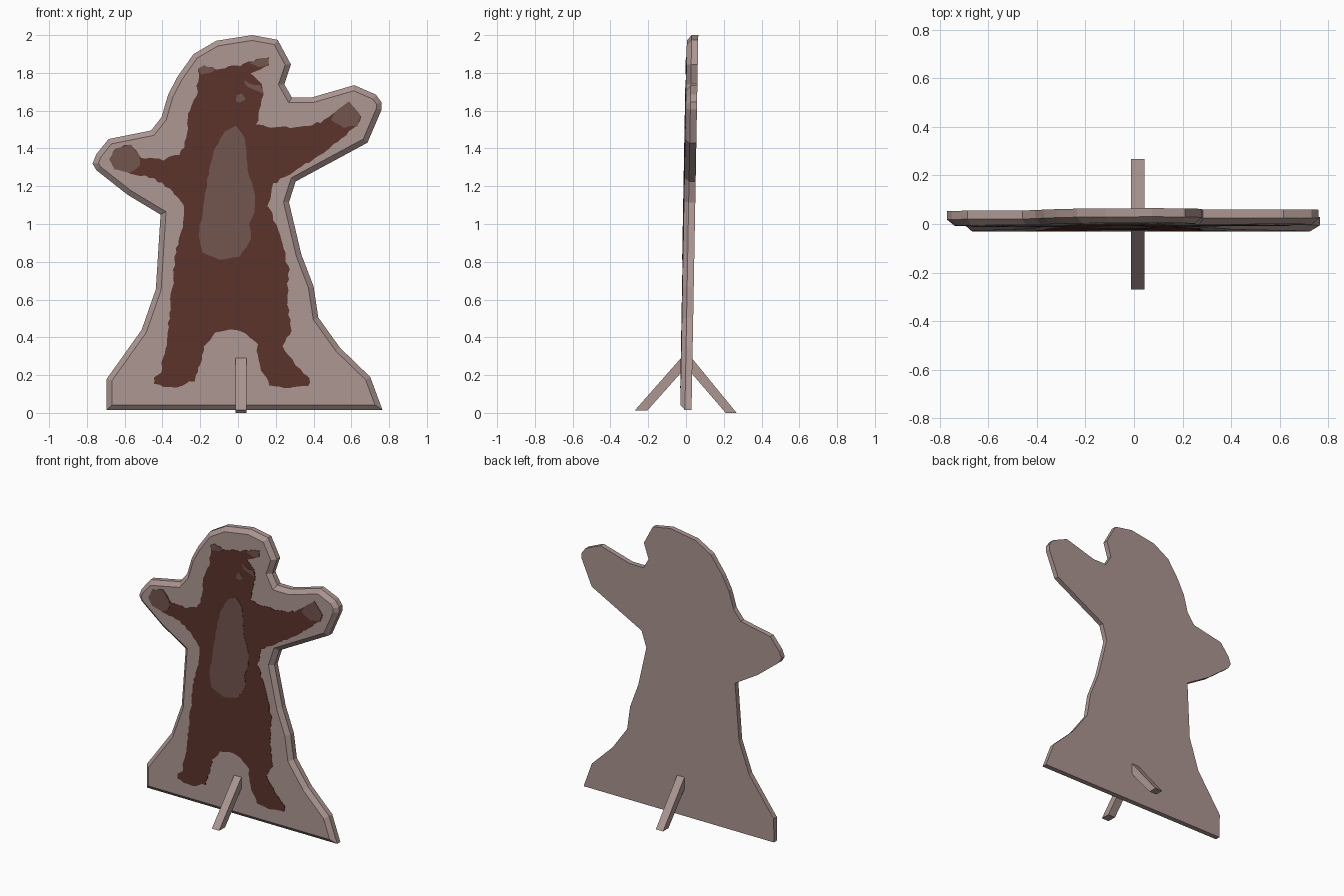
import bpy, bmesh, random
from mathutils import Vector

if "Cube" in bpy.data.objects:
    bpy.data.objects.remove(bpy.data.objects["Cube"])

random.seed(4)
LEAN = 0.018      # the board tips back slightly with height
FRONT = -0.031    # y of the board's front face at ground level


def material(name, rgb):
    m = bpy.data.materials.new(name)
    m.diffuse_color = (*rgb, 1)
    m.use_nodes = True
    m.node_tree.nodes["Principled BSDF"].inputs["Base Color"].default_value = m.diffuse_color
    return m


BOARD = material("pale wood", (0.41, 0.305, 0.285))
FUR = material("dark brown fur", (0.104, 0.033, 0.024))
PATCH = material("light brown patch", (0.165, 0.088, 0.077))


def prism(name, mat, verts, depth, bevel=None):
    """Flat polygon extruded by depth; bevel = (width, height) raises the first face."""
    bm = bmesh.new()
    face = bm.faces.new([bm.verts.new(v) for v in verts])
    ext = bmesh.ops.extrude_face_region(bm, geom=[face], use_keep_orig=True)
    moved = [g for g in ext["geom"] if isinstance(g, bmesh.types.BMVert)]
    bmesh.ops.translate(bm, verts=moved, vec=depth)
    bmesh.ops.recalc_face_normals(bm, faces=bm.faces[:])
    if bevel:
        bmesh.ops.inset_region(bm, faces=[face], thickness=bevel[0], depth=bevel[1],
                               use_boundary=True, use_even_offset=True)
    me = bpy.data.meshes.new(name)
    bm.to_mesh(me)
    bm.free()
    me.materials.append(mat)
    ob = bpy.data.objects.new(name, me)
    bpy.context.collection.objects.link(ob)
    return ob


def lean(ob):
    for v in ob.data.vertices:
        v.co.y += LEAN * v.co.z


def ragged(pts, step, amount):
    """Subdivide an outline and jitter it for a furry edge."""
    out = []
    for a, b in zip(pts, pts[1:] + pts[:1]):
        a, b = Vector(a), Vector(b)
        n = max(1, round((b - a).length / step))
        for i in range(n):
            j = Vector((random.uniform(-1, 1), random.uniform(-1, 1))) * amount
            out.append(a.lerp(b, i / n) + j)
    return out


def plate(name, mat, pts, lift, step=2.5, jitter=0.5):
    """Thin painted shape on the board front; points in hundredths."""
    pts = ragged(pts, step, jitter)
    lean(prism(name, mat, [(p[0] / 100, FRONT - lift, p[1] / 100) for p in pts],
               (0, lift + 0.001, 0)))


# Board with chamfered front edge
outline = [(-69.5, 1.5), (-69.5, 18), (-51, 44), (-43.5, 65.5), (-41, 105), (-58.5, 115.5),
           (-75, 128.5), (-77, 132), (-75, 137), (-68.5, 145), (-46, 149.5), (-40.5, 156.5),
           (-37, 168.5), (-32, 178), (-23.5, 190), (-11.5, 197), (7.5, 200), (21, 197.5),
           (28, 184.5), (24.5, 174), (28.5, 167), (39, 167), (61.5, 173.5), (73, 168.5),
           (76, 164.5), (76, 160.5), (68.5, 143), (30.5, 122.5), (27, 111.5), (33.5, 84),
           (40, 67), (42.5, 50.5), (54, 34.5), (70, 19), (76.5, 1.5)]
lean(prism("board", BOARD, [(x / 100, FRONT + 0.025, z / 100) for x, z in outline],
           (0, 0.035, 0), bevel=(0.028, 0.025)))

# Painted bear silhouette
bear = [(-21, 182), (-18, 184), (-12, 182), (1, 184), (12, 188), (16, 188), (16, 184),
        (12, 182), (7, 180), (13, 174), (13, 169), (12, 163), (10, 153), (18, 151),
        (33, 151), (44, 154), (52, 160), (59, 165), (65, 157), (63, 152), (51, 142),
        (38, 133), (27, 126), (18, 121), (16, 110), (20, 100), (24, 87), (27, 76),
        (26, 60), (28, 44), (24, 35), (30, 26), (38, 18), (37, 14), (27, 13), (17, 15),
        (12, 23), (10, 36), (4, 42), (-4, 44), (-12, 42), (-18, 35), (-20, 26), (-23, 17),
        (-34, 13), (-44, 15), (-45, 19), (-40, 22), (-40, 26), (-38, 36), (-36, 55),
        (-34, 71), (-34, 80), (-31, 94), (-29, 100), (-29, 110), (-36, 119), (-47, 125),
        (-57, 127), (-65, 129), (-68, 134), (-65, 140), (-57, 142), (-51, 135),
        (-39, 134), (-31, 137), (-27, 145), (-26, 158), (-22, 168)]
plate("bear_body", FUR, bear, 0.002, jitter=0.6)

# Lighter patches on the bear
patches = {
    "belly_patch": [(-7, 149), (-1, 152), (4, 145), (5, 129), (9, 116), (9, 107), (6, 100),
                    (7, 92), (1, 83), (-10, 81), (-19, 85), (-21, 94), (-19, 105),
                    (-16, 124), (-13, 139)],
    "left_paw_patch": [(-52, 136), (-52, 131), (-57, 127), (-65, 129), (-68, 134),
                       (-65, 140), (-57, 142)],
    "right_paw_patch": [(49, 155), (52, 160), (59, 165), (65, 157), (63, 152), (56, 151)],
    "muzzle_patch": [(6, 185), (12, 188), (16, 188), (16, 184), (11, 183)],
    "jaw_patch": [(3, 176), (8, 174), (12, 173.5), (13, 169), (8, 171), (4, 173)],
    "cheek_patch": [(-1, 168), (2, 169), (4, 166), (1, 164), (-1, 165)],
    "ear_patch": [(-21, 182), (-18, 184), (-12, 182), (-14, 180), (-19, 179)],
}
for name, pts in patches.items():
    plate(name, PATCH, pts, 0.004, jitter=0.3)

# Slanted props in front and behind
props = {
    "front_prop": [(-0.018, 0.30), (-0.27, 0.014), (-0.205, 0.012), (-0.018, 0.222)],
    "rear_prop": [(0.025, 0.297), (0.268, 0.0), (0.21, 0.0), (0.025, 0.215)],
}
for name, side in props.items():
    prism(name, BOARD, [(-0.012, y, z) for y, z in side], (0.056, 0, 0))
